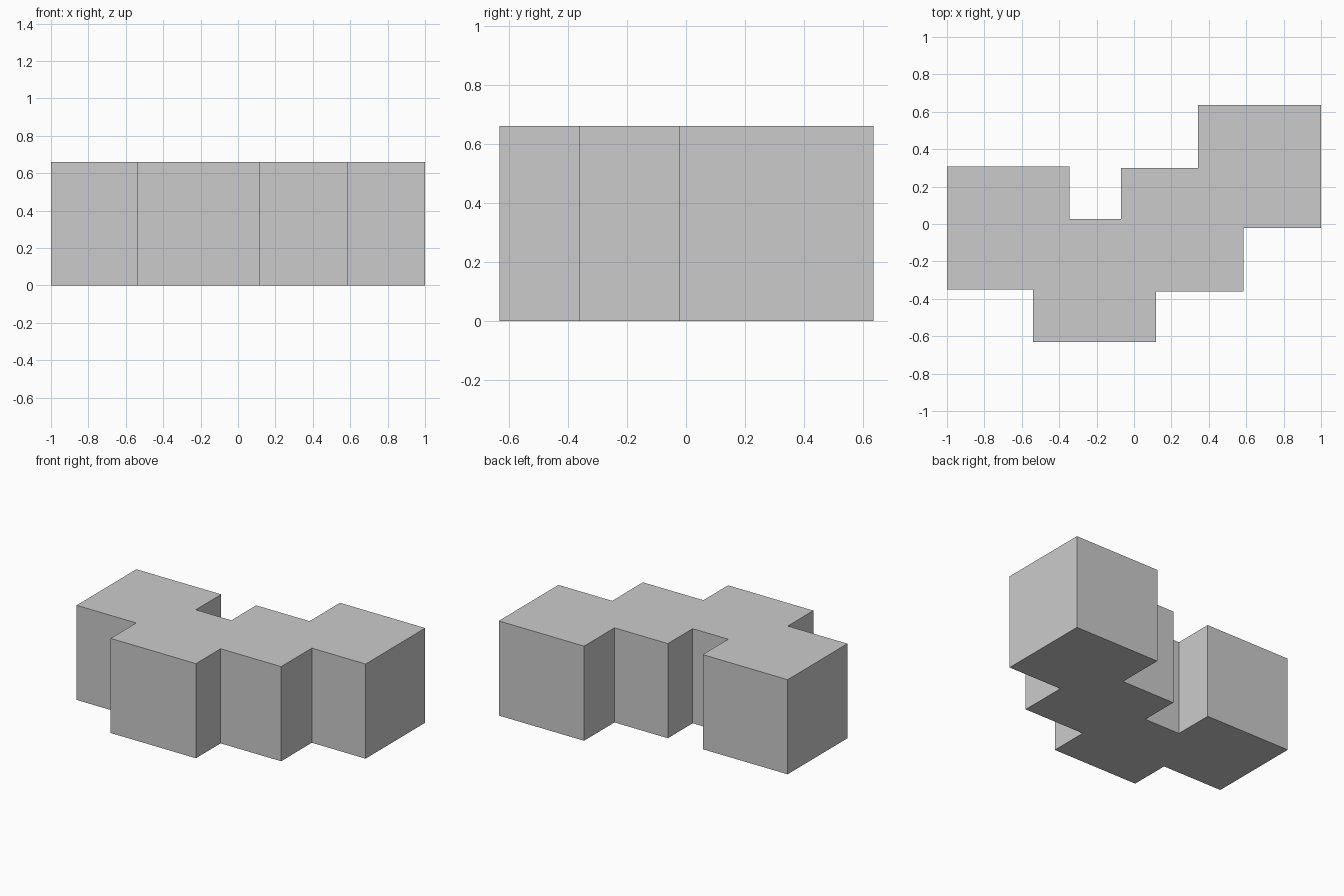
import bpy, bmesh

if "Cube" in bpy.data.objects:
    bpy.data.objects.remove(bpy.data.objects["Cube"])

HEIGHT = 0.66

# One plain grey for the whole block
grey = bpy.data.materials.new("plain_grey")
grey.diffuse_color = (0.6, 0.6, 0.6, 1)
grey.use_nodes = True
grey.node_tree.nodes["Principled BSDF"].inputs["Base Color"].default_value = grey.diffuse_color

# Stepped footprint of four merged cubes, counter-clockwise from above
outline = [
    (-1.0, -0.35), (-0.54, -0.35), (-0.54, -0.632), (0.118, -0.632),
    (0.118, -0.36), (0.585, -0.36), (0.585, -0.022), (1.0, -0.022),
    (1.0, 0.635), (0.342, 0.635), (0.342, 0.30), (-0.07, 0.30),
    (-0.07, 0.027), (-0.345, 0.027), (-0.345, 0.308), (-1.0, 0.308),
]

# Extrude the footprint straight up
bm = bmesh.new()
base = bm.faces.new([bm.verts.new((x, y, 0)) for x, y in outline])
result = bmesh.ops.extrude_face_region(bm, geom=[base], use_keep_orig=True)
top = [v for v in result["geom"] if isinstance(v, bmesh.types.BMVert)]
bmesh.ops.translate(bm, verts=top, vec=(0, 0, HEIGHT))
bmesh.ops.recalc_face_normals(bm, faces=bm.faces)

mesh = bpy.data.meshes.new("stepped_block")
bm.to_mesh(mesh)
bm.free()
mesh.materials.append(grey)
block = bpy.data.objects.new("stepped_block", mesh)
bpy.context.collection.objects.link(block)
